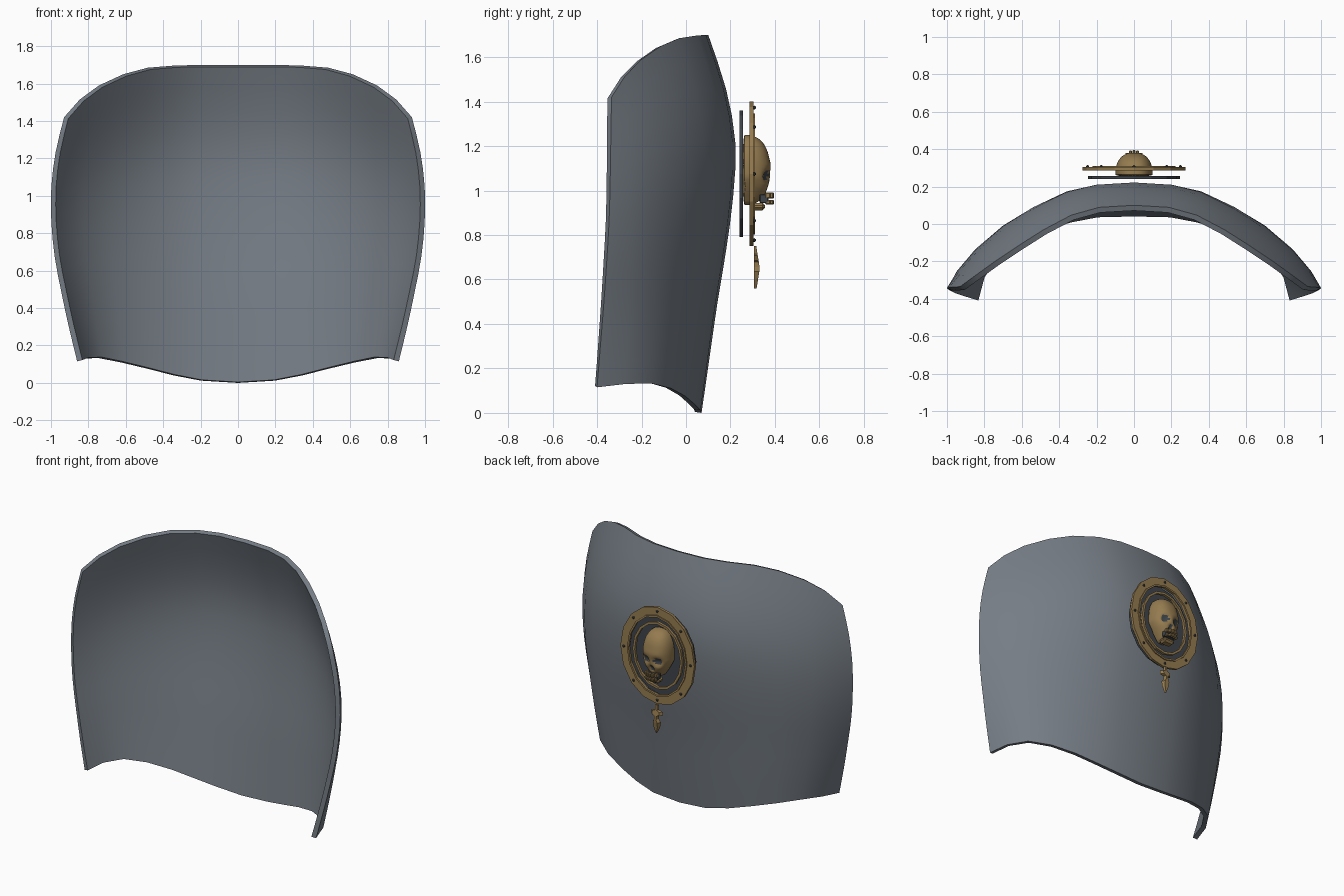
import bpy, bmesh, math
from mathutils import Vector

if "Cube" in bpy.data.objects:
    bpy.data.objects.remove(bpy.data.objects["Cube"])


def material(name, rgb):
    m = bpy.data.materials.new(name)
    m.use_nodes = True
    m.diffuse_color = (*rgb, 1)
    m.node_tree.nodes["Principled BSDF"].inputs["Base Color"].default_value = (*rgb, 1)
    return m


STEEL = material("blue grey steel", (0.18, 0.205, 0.235))
GOLD = material("old gold", (0.30, 0.20, 0.08))
DARK = material("dark iron", (0.05, 0.06, 0.07))
CENTRE = Vector((0, 0, 1.075))


def finish(name, bm, *mats, angle=None):
    me = bpy.data.meshes.new(name)
    bm.to_mesh(me)
    bm.free()
    ob = bpy.data.objects.new(name, me)
    bpy.context.collection.objects.link(ob)
    for m in mats:
        me.materials.append(m)
    if angle:
        bpy.ops.object.select_all(action="DESELECT")
        ob.select_set(True)
        bpy.context.view_layer.objects.active = ob
        bpy.ops.object.shade_smooth_by_angle(angle=math.radians(angle))
    return ob


def spline(pts, t):
    """Catmull-Rom through evenly spaced points, t from 0 to 1."""
    n = len(pts) - 1
    i = min(int(t * n), n - 1)
    f = t * n - i
    b, c = Vector(pts[i]), Vector(pts[i + 1])
    a = Vector(pts[i - 1]) if i else 2 * b - c
    d = Vector(pts[i + 2]) if i + 2 <= n else 2 * c - b
    return b + 0.5 * f * (c - a + f * (2 * a - 5 * b + 4 * c - d + f * (3 * (b - c) + d - a)))


# Curved plate: bottom, middle and top cross-sections as (x, y drop) fractions
BOTTOM = [(0, 0), (.23, .01), (.40, .07), (.56, .155), (.73, .29), (.87, .48), (.96, .73), (1, 1)]
MIDDLE = [(0, 0), (.20, .02), (.36, .08), (.54, .225), (.70, .40), (.85, .63), (.95, .84), (1, 1)]
TOP = [(0, 0), (.20, .025), (.36, .12), (.52, .30), (.66, .49), (.80, .69), (.91, .86), (1, 1)]
LOW_Z = [0, .012, .04, .075, .11, .133, .13, .115]
HIGH_Z = [1.70, 1.70, 1.697, 1.685, 1.65, 1.59, 1.515, 1.42]
# From bottom to top: centre y, side x, side y
EDGES = [(.07, .86, -.40), (.105, .905, -.385), (.14, .945, -.37), (.18, .98, -.357),
         (.212, .998, -.346), (.222, .998, -.341), (.18, .975, -.338), (.10, .93, -.335)]

ROWS = 14
bm = bmesh.new()
grid = []
for r in range(ROWS + 1):
    v = r / ROWS
    cy, sx, sy = spline(EDGES, v)
    lo, hi, w = (BOTTOM, MIDDLE, v / .6) if v < .6 else (MIDDLE, TOP, (v - .6) / .4)
    half = []
    for j in range(len(LOW_Z)):
        fx, fy = Vector(lo[j]).lerp(Vector(hi[j]), w)
        z = LOW_Z[j] * (1 - v) + HIGH_Z[j] * v
        half.append((fx * sx, cy + (sy - cy) * fy, z))
    full = [(-x, y, z) for x, y, z in half[:0:-1]] + half
    grid.append([bm.verts.new(p) for p in full])
for low, high in zip(grid, grid[1:]):
    for j in range(len(low) - 1):
        bm.faces.new((low[j], high[j], high[j + 1], low[j + 1]))
plate = finish("curved_plate", bm, STEEL)
mod = plate.modifiers.new("thickness", "SOLIDIFY")
mod.thickness = 0.03
mod.offset = -1
bpy.context.view_layer.objects.active = plate
plate.select_set(True)
bpy.ops.object.modifier_apply(modifier="thickness")
bpy.ops.object.shade_smooth_by_angle(angle=math.radians(40))


def oval(name, mat, rx, rz, y0, y1, width=0, sides=16):
    """Oval disc, or a ring when a width is given."""
    bm = bmesh.new()

    def loop(k, y):
        return [bm.verts.new((math.cos(a) * (rx - k), y, CENTRE.z + math.sin(a) * (rz - k)))
                for a in (i * math.tau / sides for i in range(sides))]

    loops = [loop(0, y0), loop(0, y1)]
    if width:
        loops += [loop(width, y1), loop(width, y0)]
    else:
        for l in loops:
            bm.faces.new(l)
    for k in range(len(loops) if width else 1):
        a, b = loops[k], loops[(k + 1) % len(loops)]
        for i in range(sides):
            j = (i + 1) % sides
            bm.faces.new((a[i], a[j], b[j], b[i]))
    bmesh.ops.recalc_face_normals(bm, faces=bm.faces)
    return finish(name, bm, mat)


# Oval badge
oval("badge_disc", DARK, .245, .285, .24, .256)
oval("badge_outer_ring", GOLD, .275, .325, .286, .304, .06)
oval("badge_ring_lip", GOLD, .222, .272, .296, .311, .012)
oval("badge_inner_ring", GOLD, .185, .225, .286, .304, .016)

# Rivets around the ring
bm = bmesh.new()
for i in range(8):
    a = i * math.tau / 8
    res = bmesh.ops.create_icosphere(bm, subdivisions=1, radius=.009)
    bmesh.ops.translate(bm, verts=res["verts"],
                        vec=(math.cos(a) * .248, .307, CENTRE.z + math.sin(a) * .298))
finish("ring_rivets", bm, DARK)

# Skull: rounded block, narrowed below, with sunken eyes and nose
HOLLOWS = [(-.043, 1.065, .027, .025), (.043, 1.065, .027, .025), (0, 1.012, .014, .022)]


def hollow(p):
    return max(math.exp(-(((p.x - x) / a) ** 2 + ((p.z - z) / b) ** 2) ** 2)
               for x, z, a, b in HOLLOWS)


bm = bmesh.new()
bmesh.ops.create_uvsphere(bm, u_segments=48, v_segments=36, radius=1)
for vert in bm.verts:
    p = vert.co
    p /= sum(abs(c) ** 2.4 for c in p) ** (1 / 2.4)
    jaw = min(max((-p.z - .2) / .6, 0), 1)
    x = p.x * .1 * (1 - .35 * jaw)
    y = .265 + p.y * (.113 if p.y > 0 else .01)
    z = 1.09 + p.z * (.16 if p.z > 0 else .155)
    vert.co = (x, y, z)
    if p.y > 0:
        brow = math.exp(-((z - 1.115) / .02) ** 2 - (x / .08) ** 4)
        cheek = math.exp(-((z - 1.02) / .02) ** 2 - ((abs(x) - .07) / .025) ** 2)
        vert.co.y += p.y * (.01 * brow + .016 * cheek) - .05 * p.y * hollow(vert.co)
for f in bm.faces:
    c = f.calc_center_median()
    f.material_index = int(c.y > .28 and hollow(c) > .5)
finish("skull", bm, GOLD, DARK, angle=60)


def blocks(name, mat, items, bevel):
    bm = bmesh.new()
    for centre, size in items:
        verts = bmesh.ops.create_cube(bm, size=1)["verts"]
        bmesh.ops.scale(bm, vec=size, verts=verts)
        bmesh.ops.translate(bm, vec=centre, verts=verts)
    bmesh.ops.bevel(bm, geom=bm.edges[:], offset=bevel, segments=1, affect="EDGES")
    return finish(name, bm, mat)


# Teeth, the gap between the rows and the jaw
teeth = []
for i in range(-2, 3):
    y = .384 - .004 * i * i
    teeth += [((i * .019, y, .978), (.016, .025, .026)), ((i * .018, y, .948), (.015, .025, .02))]
blocks("teeth", GOLD, teeth, .004)
blocks("mouth_gap", DARK, [((0, .35, .963), (.09, .04, .04))], .004)
blocks("jaw", GOLD, [((0, .325, .928), (.085, .06, .034))], .012)

# Dagger pendant: mirrored outline with a raised middle
HALF = [(.012, .75), (.012, .715), (.042, .708), (.042, .685), (.012, .678),
        (.012, .655), (.028, .635), (.022, .60), (.002, .56)]
outline = HALF + [(-x, z) for x, z in reversed(HALF)]
bm = bmesh.new()
face = bm.faces.new([bm.verts.new((x, .306, z)) for x, z in outline])
res = bmesh.ops.extrude_face_region(bm, geom=[face])
front = [g for g in res["geom"] if isinstance(g, bmesh.types.BMVert)]
for vert in front:
    vert.co.x *= .6
    vert.co.y = .332 - .016 * abs(vert.co.z - .65) / .1
bmesh.ops.triangulate(bm, faces=[f for f in bm.faces if len(f.verts) > 4])
bmesh.ops.recalc_face_normals(bm, faces=bm.faces)
finish("dagger_pendant", bm, GOLD)
